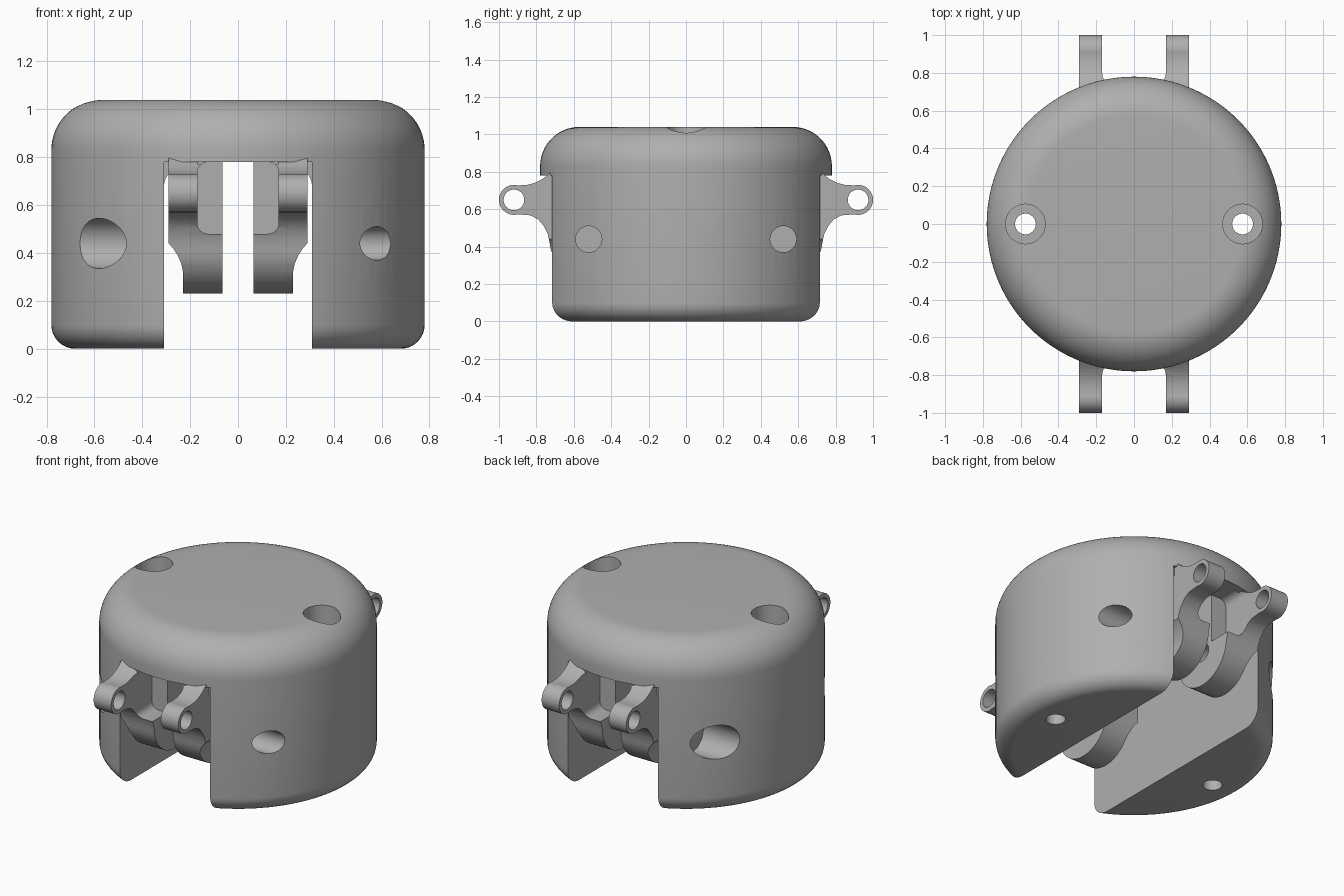
import bpy, bmesh
from math import sin, cos, pi, radians
from mathutils import Vector, Matrix

cube = bpy.data.objects.get("Cube")
if cube:
    bpy.data.objects.remove(cube, do_unlink=True)

grey = bpy.data.materials.new("plain grey")
grey.use_nodes = True
COLOR = (0.43, 0.43, 0.43, 1)
grey.diffuse_color = COLOR
grey.node_tree.nodes["Principled BSDF"].inputs["Base Color"].default_value = COLOR


def finish(bm, name):
    bmesh.ops.recalc_face_normals(bm, faces=bm.faces)
    me = bpy.data.meshes.new(name)
    bm.to_mesh(me)
    bm.free()
    me.materials.append(grey)
    ob = bpy.data.objects.new(name, me)
    bpy.context.collection.objects.link(ob)
    return ob


def arc(cx, cy, r, a, b, n=16):
    return [(cx + r * cos(radians(a + (b - a) * i / n)),
             cy + r * sin(radians(a + (b - a) * i / n))) for i in range(n + 1)]


def prism(name, pts, axis, lo, hi):
    """Extrude a 2D outline along x (points are y, z) or y (points are x, z)."""
    bm = bmesh.new()
    place = (lambda p: (lo, *p)) if axis == "x" else (lambda p: (p[0], lo, p[1]))
    face = bm.faces.new([bm.verts.new(place(p)) for p in pts])
    ext = bmesh.ops.extrude_face_region(bm, geom=[face])
    move = Vector((hi - lo, 0, 0)) if axis == "x" else Vector((0, hi - lo, 0))
    bmesh.ops.translate(bm, vec=move, verts=[g for g in ext["geom"] if isinstance(g, bmesh.types.BMVert)])
    return finish(bm, name)


def rod(axis, a, b, r, lo, hi):
    """Cylinder along x at (y, z) = (a, b), or along z at (x, y) = (a, b)."""
    bm = bmesh.new()
    bmesh.ops.create_cone(bm, cap_ends=True, segments=48, radius1=r, radius2=r, depth=hi - lo)
    mid = (lo + hi) / 2
    if axis == "x":
        bm.transform(Matrix.Translation((mid, a, b)) @ Matrix.Rotation(pi / 2, 4, "Y"))
    else:
        bm.transform(Matrix.Translation((a, b, mid)))
    return finish(bm, "cutter")


def carve(ob, tools, operation="DIFFERENCE"):
    for tool in tools:
        mod = ob.modifiers.new("cut", "BOOLEAN")
        mod.operation, mod.solver, mod.object = operation, "EXACT", tool
    deps = bpy.context.evaluated_depsgraph_get()
    me = bpy.data.meshes.new_from_object(ob.evaluated_get(deps))
    ob.modifiers.clear()
    ob.data = me
    for tool in tools:
        bpy.data.objects.remove(tool, do_unlink=True)


def smooth(ob):
    bpy.ops.object.select_all(action="DESELECT")
    ob.select_set(True)
    bpy.context.view_layer.objects.active = ob
    bpy.ops.object.shade_smooth_by_angle(angle=radians(30))


R, H = 0.78, 1.04
PIN_Y, PIN_Z = 0.52, 0.44

# Round housing: rounded outline turned about z
outline = [(0, 0)] + arc(R - 0.1, 0.1, 0.1, -90, 0, 10) + arc(R - 0.21, H - 0.21, 0.21, 0, 90) + [(0, H)]
bm = bmesh.new()
verts = [bm.verts.new((x, 0, z)) for x, z in outline]
edges = [bm.edges.new(pair) for pair in zip(verts, verts[1:])]
bmesh.ops.spin(bm, geom=verts + edges, cent=(0, 0, 0), axis=(0, 0, 1), angle=2 * pi, steps=96)
bmesh.ops.remove_doubles(bm, verts=bm.verts, dist=0.0001)
housing = finish(bm, "housing")

# Slot from front to back, screw holes and counterbores
slot = [(-0.31, -0.1), (0.31, -0.1), (0.31, 0.78), (-0.31, 0.78)]
cutters = [prism("cutter", slot, "y", -1, 1)]
for side in (-1, 1):
    cutters += [
        rod("z", side * 0.575, 0, 0.055, -0.1, 1.2),
        rod("z", side * 0.575, 0, 0.105, 0.83, 1.2),
        rod("x", side * PIN_Y, PIN_Z, 0.055, -1, 1),
        rod("x", side * PIN_Y, PIN_Z, 0.105, -1, -0.41),
        rod("x", side * PIN_Y, PIN_Z, 0.07, 0.41, 1),
    ]
carve(housing, cutters)
smooth(housing)

# Hinge link: round hub flaring out to a small eye
side_view = arc(PIN_Y, PIN_Z, 0.21, 180, 355, 28)
side_view += [(0.74, 0.47), (0.76, 0.51), (0.79, 0.545), (0.83, 0.567)]
side_view += arc(0.92, 0.65, 0.08, -105, 105, 24)
side_view += [(0.85, 0.73), (0.81, 0.74), (0.765, 0.763), (0.72, 0.8), (0.31, 0.8)]
links = prism("hinge_links", side_view, "x", 0.065, 0.32)

# Narrow lower half and widened shoulder, seen from the front
front_view = [(0.05, 0.2), (0.23, 0.2), (0.23, 0.32), (0.237, 0.355), (0.252, 0.39),
              (0.27, 0.418), (0.29, 0.44), (0.29, 0.85), (0.05, 0.85)]
carve(links, [prism("cutter", front_view, "y", 0, 1.2)], "INTERSECT")

# Rounded pocket beside the eye, pin hole and eye hole
pocket = [(0, 0.48)] + arc(0.125, 0.525, 0.045, -90, 0, 8) + arc(0.125, 0.735, 0.045, 0, 90, 8) + [(0, 0.78)]
above = [(0, 0.77), (0.17, 0.77), (0.17, 0.9), (0, 0.9)]
carve(links, [prism("cutter", pocket, "y", 0.6, 1.2),
              prism("cutter", above, "y", 0.725, 1.2),
              rod("x", PIN_Y, PIN_Z, 0.055, 0, 0.5),
              rod("x", 0.92, 0.65, 0.055, 0, 0.5)])
smooth(links)
mirror = links.modifiers.new("four links", "MIRROR")
mirror.use_axis = (True, True, False)

# Small webs tying the link shoulders to the slot walls
web = [(0.28, 0.74), (0.295, 0.725), (0.305, 0.705), (0.31, 0.68), (0.32, 0.68), (0.32, 0.79), (0.28, 0.79)]
webs = prism("shoulder_webs", web, "y", 0.33, 0.7)
mirror = webs.modifiers.new("four webs", "MIRROR")
mirror.use_axis = (True, True, False)
